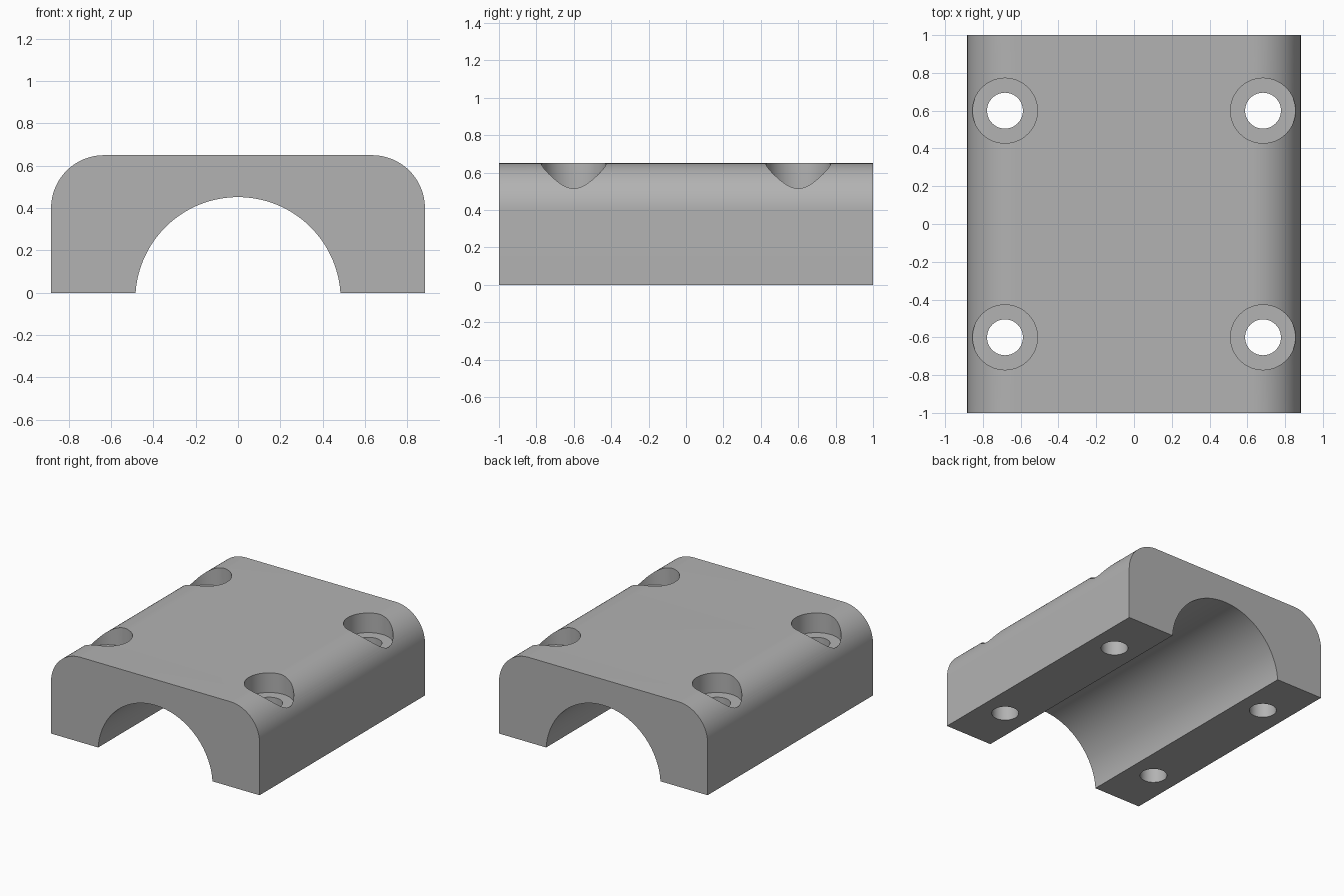
import bpy, bmesh, math

cube = bpy.data.objects.get("Cube")
if cube:
    bpy.data.objects.remove(cube, do_unlink=True)

HALF_W, HALF_L, HEIGHT = 0.883, 1.0, 0.65
FILLET = 0.25
ARCH_R, ARCH_Z = 0.485, -0.033
BOLT_X, BOLT_Y = 0.683, 0.6
BORE_R, HOLE_R, FLOOR = 0.172, 0.095, 0.5

grey = bpy.data.materials.new("plain grey")
grey.use_nodes = True
COLOUR = (0.448, 0.448, 0.448, 1)
grey.diffuse_color = COLOUR
grey.node_tree.nodes["Principled BSDF"].inputs["Base Color"].default_value = COLOUR


def arc(cx, cz, r, start, end, steps):
    angles = [start + (end - start) * i / steps for i in range(steps + 1)]
    return [(cx + r * math.cos(a), cz + r * math.sin(a)) for a in angles]


def make_object(name, bm):
    bmesh.ops.recalc_face_normals(bm, faces=bm.faces)
    mesh = bpy.data.meshes.new(name)
    bm.to_mesh(mesh)
    bm.free()
    mesh.materials.append(grey)
    obj = bpy.data.objects.new(name, mesh)
    bpy.context.collection.objects.link(obj)
    return obj


# Clamp body: rounded block outline with an arched channel, extruded lengthwise
shoulder_x, shoulder_z = HALF_W - FILLET, HEIGHT - FILLET
foot = math.asin(-ARCH_Z / ARCH_R)
outline = [(HALF_W, 0)]
outline += arc(shoulder_x, shoulder_z, FILLET, 0, math.pi / 2, 24)
outline += arc(-shoulder_x, shoulder_z, FILLET, math.pi / 2, math.pi, 24)
outline += [(-HALF_W, 0)]
outline += arc(0, ARCH_Z, ARCH_R, math.pi - foot, foot, 64)

bm = bmesh.new()
face = bm.faces.new([bm.verts.new((x, -HALF_L, z)) for x, z in outline])
ext = bmesh.ops.extrude_face_region(bm, geom=[face], use_keep_orig=True)
new_verts = [g for g in ext["geom"] if isinstance(g, bmesh.types.BMVert)]
bmesh.ops.translate(bm, verts=new_verts, vec=(0, 2 * HALF_L, 0))
body = make_object("clamp_body", bm)

# Stepped cutters: wide counterbore above a narrow through hole
bm = bmesh.new()
steps = [(HOLE_R, -0.1), (HOLE_R, FLOOR), (BORE_R, FLOOR), (BORE_R, HEIGHT + 0.1)]
SIDES = 64
for sx in (-1, 1):
    for sy in (-1, 1):
        rings = []
        for r, z in steps:
            rings.append([bm.verts.new((sx * BOLT_X + x, sy * BOLT_Y + y, z))
                          for x, y in arc(0, 0, r, 0, math.tau, SIDES)[:-1]])
        for low, high in zip(rings, rings[1:]):
            for i in range(SIDES):
                j = (i + 1) % SIDES
                bm.faces.new((low[i], low[j], high[j], high[i]))
        bm.faces.new(rings[0][::-1])
        bm.faces.new(rings[-1])
cutter = make_object("bolt_hole_cutter", bm)
cutter.hide_render = True

# Cut the four bolt holes, then discard the cutter
mod = body.modifiers.new("bolt_holes", 'BOOLEAN')
mod.operation = 'DIFFERENCE'
mod.solver = 'EXACT'
mod.object = cutter
bpy.ops.object.select_all(action='DESELECT')
body.select_set(True)
bpy.context.view_layer.objects.active = body
bpy.ops.object.modifier_apply(modifier=mod.name)
bpy.data.objects.remove(cutter, do_unlink=True)

# Smooth curved walls while keeping the rims crisp
bpy.ops.object.shade_smooth_by_angle(angle=math.radians(30))
